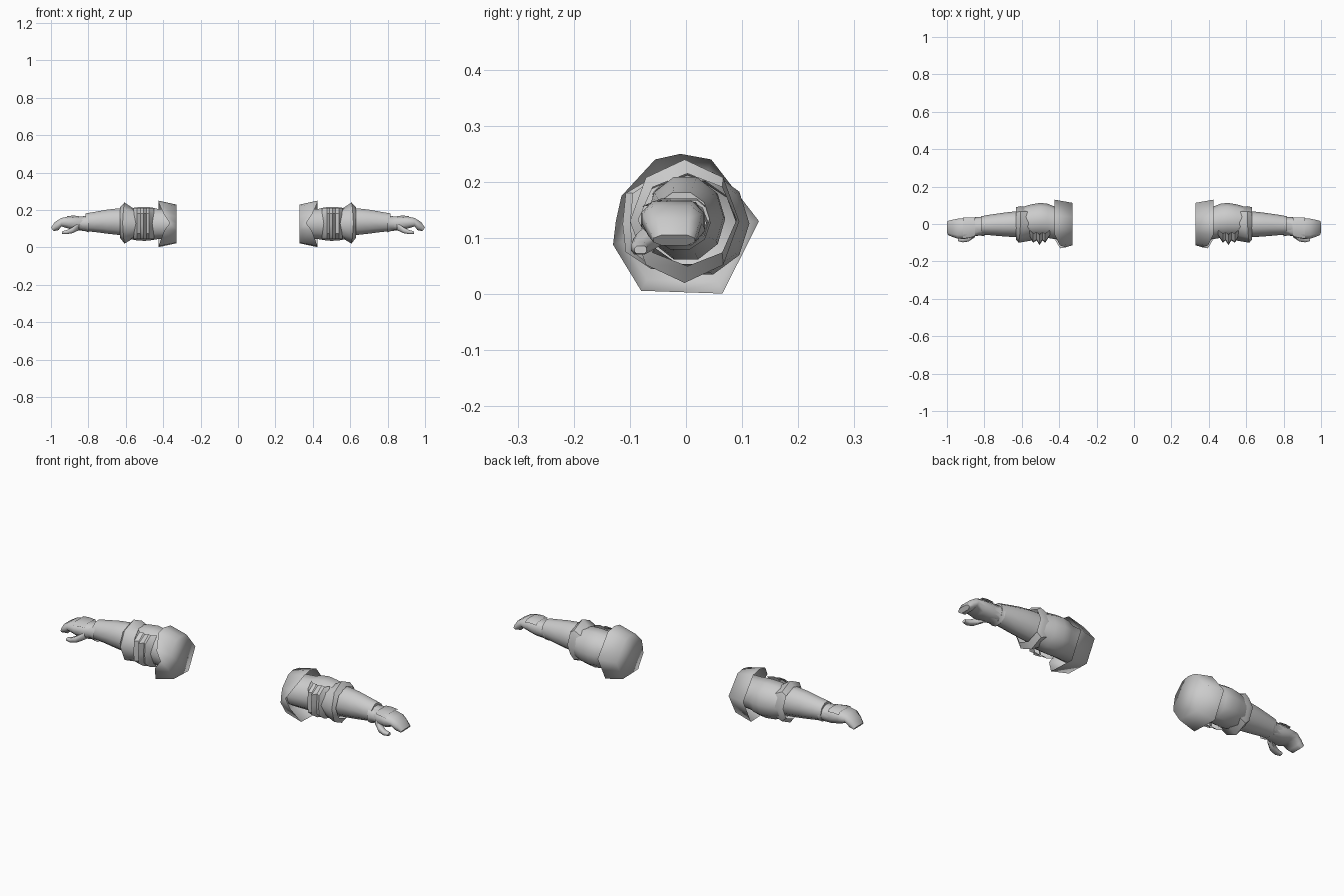
import bpy, bmesh, math

if "Cube" in bpy.data.objects:
    bpy.data.objects.remove(bpy.data.objects["Cube"])

grey = bpy.data.materials.new("light grey")
grey.diffuse_color = (0.6, 0.6, 0.6, 1)
grey.use_nodes = True
grey.node_tree.nodes["Principled BSDF"].inputs["Base Color"].default_value = grey.diffuse_color


def finish(name, bm, angle=50):
    """Turn a bmesh of one arm's part into a mirrored, shaded object."""
    bmesh.ops.recalc_face_normals(bm, faces=bm.faces)
    mesh = bpy.data.meshes.new(name)
    bm.to_mesh(mesh)
    bm.free()
    obj = bpy.data.objects.new(name, mesh)
    bpy.context.collection.objects.link(obj)
    mesh.materials.append(grey)
    obj.modifiers.new("Mirror", 'MIRROR').use_mirror_merge = False
    bpy.ops.object.select_all(action='DESELECT')
    obj.select_set(True)
    bpy.context.view_layer.objects.active = obj
    bpy.ops.object.shade_smooth_by_angle(angle=math.radians(angle))
    return obj


def loft(name, rings, caps=(False, False), closed=True, angle=50):
    """Skin equal-length rings of points, with optional end caps."""
    bm = bmesh.new()
    rows = [[bm.verts.new(p) for p in ring] for ring in rings]
    n = len(rows[0])
    for a, b in zip(rows, rows[1:]):
        for i in range(n if closed else n - 1):
            j = (i + 1) % n
            bm.faces.new((a[i], a[j], b[j], b[i]))
    for row, cap in ((rows[0], caps[0]), (rows[-1], caps[1])):
        if cap:
            bm.faces.new(row)
    return finish(name, bm, angle)


def oval(x, y0, y1, z0, z1, n=10, phase=0.0, scoop=0.0):
    """Ring across the arm; scoop shifts its front points along x."""
    pts = []
    for i in range(n):
        a = 2 * math.pi * (i + phase) / n
        c, s = math.cos(a), math.sin(a)
        pts.append((x + scoop * max(0, -c) ** 2,
                    (y0 + y1) / 2 + (y1 - y0) / 2 * c,
                    (z0 + z1) / 2 + (z1 - z0) / 2 * s))
    return pts


def box_ring(x, y0, y1, z0, z1, bevel=0.3, lean=0.0):
    """Eight-sided ring with cut corners; lean pushes the lower side along x."""
    by, bz = (y1 - y0) * bevel * 0.6, (z1 - z0) * bevel
    yz = [(y0 + by, z0), (y1 - by, z0), (y1, z0 + bz), (y1, z1 - bz),
          (y1 - by, z1), (y0 + by, z1), (y0, z1 - bz), (y0, z0 + bz)]
    return [(x + lean * (z1 - z) / (z1 - z0), y, z) for y, z in yz]


# Shoulder cuff: angular, flared, closed inner end, scooped at the front
cuff = [(-0.055, 0.24), (-0.01, 0.25), (0.045, 0.24), (0.13, 0.13), (0.065, 0.001),
        (-0.08, 0.006), (-0.13, 0.088), (-0.125, 0.13), (-0.115, 0.175)]
scoops = [0, 0, 0, 0, 0, 0, -0.03, -0.06, -0.03]
inner = [(0.328, y * 0.87, 0.124 + (z - 0.124) * 0.83) for y, z in cuff]
outer = [(0.425 + s, y, z) for (y, z), s in zip(cuff, scoops)]
loft("shoulder_cuff", [inner, outer], caps=(True, False), angle=180)

# Upper sleeve under the plates
loft("upper_sleeve", [
    oval(0.345, -0.09, 0.09, 0.045, 0.205),
    oval(0.43, -0.08, 0.095, 0.04, 0.21),
    oval(0.46, -0.075, 0.108, 0.034, 0.218),
    oval(0.50, -0.075, 0.113, 0.03, 0.222),
    oval(0.55, -0.075, 0.105, 0.034, 0.218),
    oval(0.60, -0.07, 0.09, 0.05, 0.205)], angle=60)

# Notched plate on the front of the sleeve
zigzag = [(0.45, -0.062), (0.475, -0.10), (0.49, -0.088), (0.505, -0.113),
          (0.52, -0.088), (0.54, -0.10), (0.56, -0.062)]
loft("front_plate", [
    [(x, y * k, z) for x, y in zigzag]
    for z, k in ((0.045, 0.55), (0.075, 0.95), (0.125, 1.0), (0.18, 0.95), (0.21, 0.5))],
    closed=False, angle=40)

# Elbow guard: ring flaring to a sharp ridge
loft("elbow_guard", [
    oval(0.565, -0.088, 0.094, 0.045, 0.212, 8, scoop=-0.02),
    oval(0.607, -0.10, 0.095, 0.02, 0.24, 8, scoop=0.01),
    oval(0.63, -0.085, 0.09, 0.05, 0.215, 8)], angle=45)

# Forearm
loft("forearm", [
    oval(0.585, -0.07, 0.07, 0.058, 0.21),
    oval(0.64, -0.07, 0.067, 0.063, 0.212),
    oval(0.70, -0.066, 0.06, 0.07, 0.205),
    oval(0.77, -0.06, 0.05, 0.08, 0.192),
    oval(0.815, -0.058, 0.042, 0.084, 0.184)], caps=(False, True), angle=55)

# Glove cuff
loft("glove_cuff", [
    oval(0.798, -0.066, 0.044, 0.077, 0.178),
    oval(0.82, -0.062, 0.038, 0.086, 0.17),
    oval(0.852, -0.064, 0.036, 0.088, 0.165)], angle=55)

# Hand with the fingers curling down
loft("hand", [
    box_ring(0.815, -0.05, 0.032, 0.092, 0.164),
    box_ring(0.86, -0.07, 0.034, 0.092, 0.164),
    box_ring(0.905, -0.08, 0.032, 0.10, 0.165),
    box_ring(0.945, -0.078, 0.028, 0.112, 0.157),
    box_ring(0.98, -0.068, 0.022, 0.092, 0.135, lean=-0.02),
    box_ring(1.0, -0.058, 0.016, 0.087, 0.105, lean=-0.015)],
    caps=(True, True), angle=60)

# Thumb
loft("thumb", [
    box_ring(0.85, -0.07, -0.03, 0.092, 0.13),
    box_ring(0.885, -0.094, -0.056, 0.076, 0.108),
    box_ring(0.915, -0.098, -0.068, 0.071, 0.093),
    box_ring(0.94, -0.092, -0.07, 0.072, 0.086)], caps=(True, True), angle=60)

# Thin flap on the back of the hand
loft("hand_flap", [
    [(x, y0, z - 0.012), (x, y0 * 0.6, z), (x, 0.02, z), (x, 0.034, z - 0.012)]
    for x, y0, z in ((0.85, -0.066, 0.168), (0.885, -0.075, 0.170), (0.915, -0.078, 0.167))],
    closed=False)
